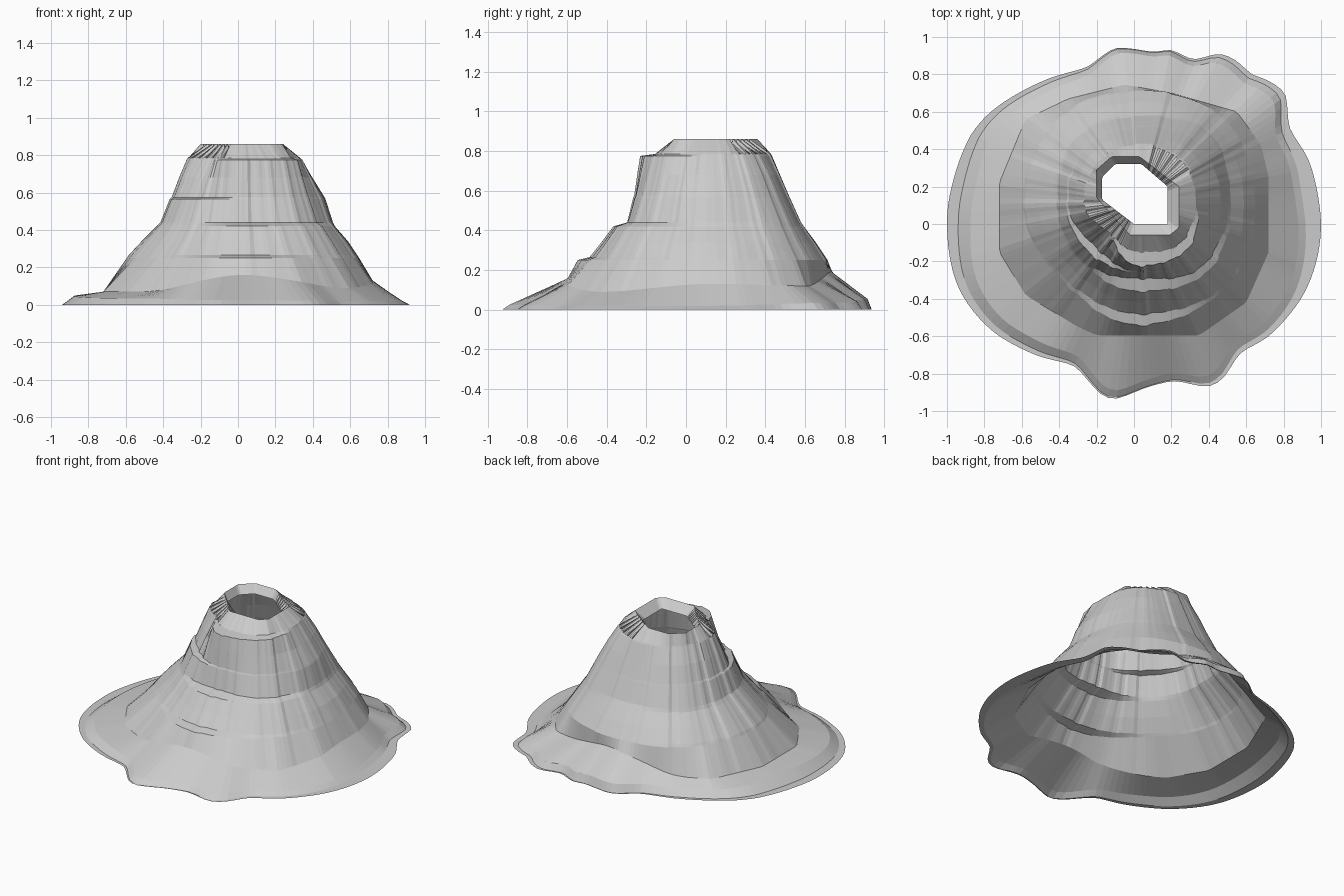
import bpy, bmesh, math, random

if "Cube" in bpy.data.objects:
    bpy.data.objects.remove(bpy.data.objects["Cube"])

random.seed(4)
CX, CY, N = 0.03, 0.12, 144

# Wavy ground outline (x, y), counter-clockwise
outline = [(1, 0), (.97, .22), (.92, .37), (.83, .52), (.81, .69), (.71, .77),
           (.63, .80), (.55, .87), (.45, .91), (.32, .88), (.20, .93), (.10, .92),
           (-.10, .94), (-.25, .84), (-.45, .78), (-.70, .65), (-.87, .48),
           (-.97, .22), (-1, 0), (-.97, -.25), (-.88, -.44), (-.72, -.60),
           (-.50, -.71), (-.32, -.76), (-.20, -.89), (-.10, -.935), (.05, -.88),
           (.22, -.84), (.38, -.87), (.48, -.82), (.57, -.69), (.72, -.60),
           (.88, -.42), (.97, -.22)]
# Foot of the cone, crest and vent outlines
foot = [(.72, .25), (.68, .42), (.55, .60), (.20, .70), (-.05, .745), (-.35, .67),
        (-.58, .56), (-.72, .22), (-.72, -.15), (-.58, -.38), (-.30, -.55),
        (-.20, -.595), (.35, -.595), (.60, -.42), (.72, -.15)]
crest = [(.24, .20), (.03, .36), (-.12, .36), (-.20, .29), (-.20, .14),
         (-.02, -.06), (.19, -.06), (.24, -.02)]
vent = [(.18, .20), (.04, .32), (-.10, .32), (-.17, .25), (-.17, .13),
        (0, 0), (.18, 0)]

# Contours: (height, radii towards E NE N NW W SW S SE of the cone axis)
contours = [
    (.25, [.62, .63, .59, .62, .62, .59, .66, .65]),
    (.265, [.61, .62, .58, .61, .61, .575, .60, .635]),
    (.34, [.56, .57, .53, .55, .54, .51, .54, .58]),
    (.42, [.49, .52, .47, .48, .46, .45, .48, .52]),
    (.44, [.48, .51, .455, .47, .44, .44, .41, .48]),
    (.565, [.44, .44, .40, .41, .39, .385, .38, .43]),
    (.575, [.435, .435, .395, .405, .38, .34, .375, .425]),
    (.68, [.37, .38, .35, .36, .34, .29, .36, .39]),
    (.775, [.31, .32, .31, .31, .30, .24, .345, .36]),
    (.785, [.305, .31, .305, .305, .295, .235, .27, .31]),
]
foot_z = [.13, .12, .19, .08, .07, .07, .16, .09]
# Flat rim at ground level, then the turned-up edge of the skirt
rim_f = [.91, .97, .995, .97, .94, .97, .995, .97]
edge_f = [.87, .93, .97, .92, .875, .92, .96, .93]
edge_z = [.02, .035, .055, .04, .05, .035, .025, .02]


def smooth(poly):
    """Catmull-Rom midpoints round off a closed outline."""
    out, n = [], len(poly)
    for i in range(n):
        p = [poly[(i + k) % n] for k in (-1, 0, 1, 2)]
        out += [p[1], tuple((9 * (p[1][k] + p[2][k]) - p[0][k] - p[3][k]) / 16 for k in (0, 1))]
    return out


outline = smooth(smooth(outline))


def around(vals, a):
    """Smooth periodic interpolation of eight compass values."""
    t = a / (math.pi / 4)
    i, f = int(t) % 8, t - int(t)
    f = f * f * (3 - 2 * f)
    return vals[i] * (1 - f) + vals[(i + 1) % 8] * f


def reach(poly, a):
    """Distance from the axis to a polygon in direction a."""
    dx, dy = math.cos(a), math.sin(a)
    for (x0, y0), (x1, y1) in zip(poly, poly[1:] + poly[:1]):
        x0, y0, ex, ey = x0 - CX, y0 - CY, x1 - x0, y1 - y0
        den = dx * ey - dy * ex
        if abs(den) < 1e-9:
            continue
        r = (x0 * ey - y0 * ex) / den
        s = (x0 * dy - y0 * dx) / den
        if r > 0 and -1e-6 <= s <= 1 + 1e-6:
            return r


angles = [math.tau * (i + .37) / N for i in range(N)]
# Blocky gullies shared by all flank contours
gully = [random.uniform(-.006, .006) for _ in range(N // 2)]
bm = bmesh.new()
rings = []


def ring(radius, height):
    verts = []
    for i, a in enumerate(angles):
        r = radius(i, a)
        verts.append(bm.verts.new((CX + r * math.cos(a), CY + r * math.sin(a), height(i, a))))
    rings.append(verts)


# Skirt
ring(lambda i, a: reach(outline, a), lambda i, a: 0)
ring(lambda i, a: reach(outline, a) * around(rim_f, a), lambda i, a: 0)
ring(lambda i, a: reach(outline, a) * around(edge_f, a), lambda i, a: around(edge_z, a))
ring(lambda i, a: reach(foot, a), lambda i, a: around(foot_z, a))
# Terraced flanks
for z, radii in contours:
    ring(lambda i, a: around(radii, a) + gully[i // 2], lambda i, a: z)


# Crest, toothed on its north-east and south-west sides
def crest_z(i, a):
    deg = math.degrees(a)
    toothed = 25 < deg < 75 or 180 < deg < 250
    return .86 - (.02 if toothed and i % 4 < 2 else 0)


ring(lambda i, a: reach(crest, a), crest_z)
# Short inner lip around the open vent
ring(lambda i, a: reach(vent, a), lambda i, a: .81)

for lo, hi in zip(rings, rings[1:]):
    for i in range(N):
        j = (i + 1) % N
        bm.faces.new((lo[i], lo[j], hi[j], hi[i]))

mesh = bpy.data.meshes.new("volcano")
bm.to_mesh(mesh)
bm.free()
volcano = bpy.data.objects.new("volcano", mesh)
bpy.context.collection.objects.link(volcano)
